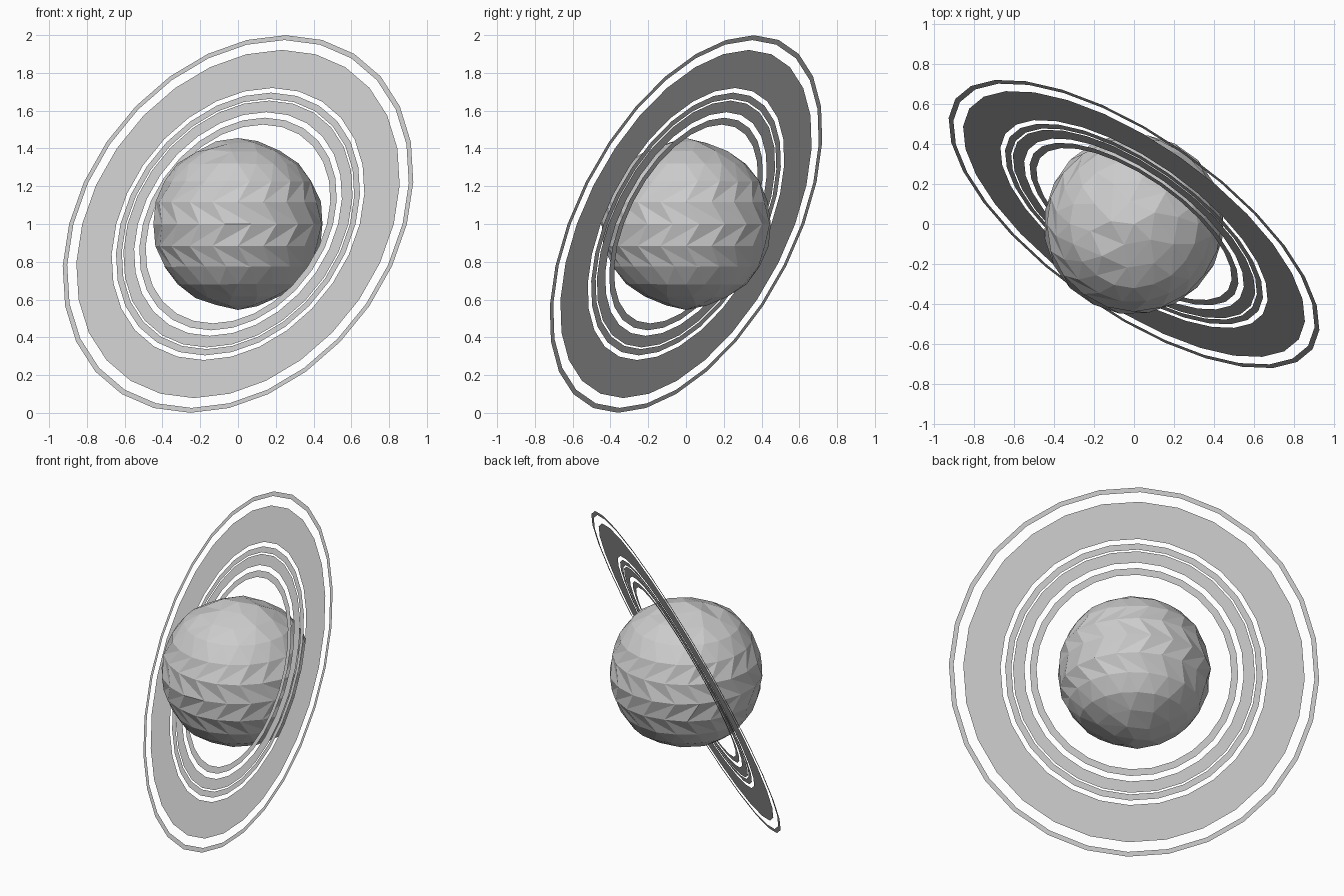
import bpy, bmesh, math, random
from mathutils import Vector

random.seed(4)
cube = bpy.data.objects.get("Cube")
if cube:
    bpy.data.objects.remove(cube)

CENTRE = Vector((0, 0, 1))
PLANET_R = 0.455
SEGS = 20
RING_SIDES = 28
RING_NORMAL = Vector((-0.525, -0.749, 0.403)).normalized()

grey = bpy.data.materials.new("stone_grey")
grey.use_nodes = True
colour = (0.6, 0.6, 0.6, 1)
grey.diffuse_color = colour
grey.node_tree.nodes["Principled BSDF"].inputs["Base Color"].default_value = colour


def finish(bm, name):
    bmesh.ops.recalc_face_normals(bm, faces=bm.faces)
    mesh = bpy.data.meshes.new(name)
    bm.to_mesh(mesh)
    bm.free()
    mesh.materials.append(grey)
    obj = bpy.data.objects.new(name, mesh)
    obj.location = CENTRE
    bpy.context.collection.objects.link(obj)
    return obj


# Planet: latitude rows, every other one turned half a step
bm = bmesh.new()


def make_row(lat, count, shift, jitter):
    row = []
    for i in range(count):
        r = PLANET_R * (1 - random.uniform(0, jitter))
        a = math.tau * (i + shift) / count
        row.append(bm.verts.new((r * math.cos(lat) * math.cos(a),
                                 r * math.cos(lat) * math.sin(a),
                                 r * math.sin(lat))))
    return row


def chevron_band(p, q, folded):
    # p is the unshifted row, q the shifted row; folded bands crease inward
    n = len(p)
    for i in range(n):
        j = (i + 1) % n
        if folded:
            bm.faces.new((p[i], p[j], q[j]))
            bm.faces.new((p[i], q[j], q[i]))
        else:
            bm.faces.new((p[i], p[j], q[i]))
            bm.faces.new((p[j], q[j], q[i]))


def halving_band(outer, inner):
    n = len(inner)
    for i in range(n):
        a, b, c = outer[2 * i], outer[2 * i + 1], outer[(2 * i + 2) % len(outer)]
        u, v = inner[i], inner[(i + 1) % n]
        bm.faces.new((a, b, u))
        bm.faces.new((b, v, u))
        bm.faces.new((b, c, v))


STEP = math.pi / 12
rows = {k: make_row(k * STEP, SEGS, 0.5 * ((k + 1) % 2), 0.015)
        for k in range(-3, 4)}
for k in range(-3, 3):
    plain, turned = (rows[k], rows[k + 1]) if k % 2 else (rows[k + 1], rows[k])
    chevron_band(plain, turned, -2 <= k < 2)

# Coarser caps towards each pole
for side in (-1, 1):
    mid = make_row(side * 4 * STEP, SEGS // 2, 0.25, 0.03)
    top = make_row(side * 5 * STEP, SEGS // 4, 0.4, 0.03)
    halving_band(rows[3 * side], mid)
    halving_band(mid, top)
    pole = bm.verts.new((0, 0, side * PLANET_R))
    for i in range(len(top)):
        bm.faces.new((top[i], top[(i + 1) % len(top)], pole))
finish(bm, "planet")


# Rings: flat tilted bands around the planet
def make_ring(name, inner, outer):
    bm = bmesh.new()
    loops = []
    for r in (inner, outer):
        loops.append([bm.verts.new((r * math.cos(a), r * math.sin(a), 0))
                      for a in (math.tau * i / RING_SIDES for i in range(RING_SIDES))])
    for i in range(RING_SIDES):
        j = (i + 1) % RING_SIDES
        bm.faces.new((loops[0][i], loops[1][i], loops[1][j], loops[0][j]))
    ring = finish(bm, name)
    ring.rotation_euler = RING_NORMAL.to_track_quat("Z", "Y").to_euler()


for name, inner, outer in (
        ("innermost_ring", 0.575, 0.615),
        ("inner_ring", 0.647, 0.714),
        ("middle_ring", 0.724, 0.76),
        ("broad_ring", 0.787, 1.007),
        ("outer_ring", 1.064, 1.092)):
    make_ring(name, inner, outer)
